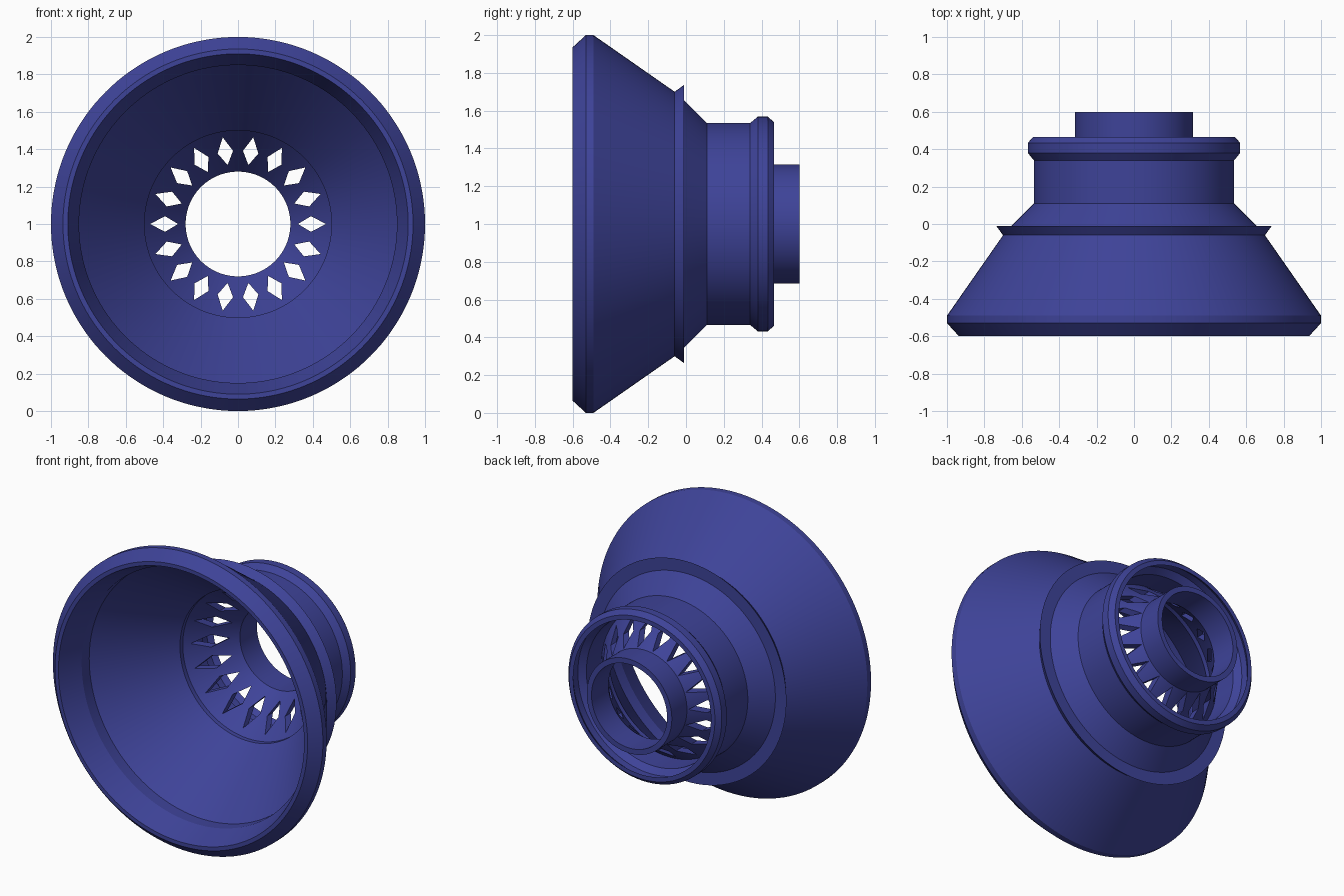
import bpy, bmesh, math

if "Cube" in bpy.data.objects:
    bpy.data.objects.remove(bpy.data.objects["Cube"])

SEGMENTS = 144
SLOTS = 18

blue = bpy.data.materials.new("deep blue")
blue.diffuse_color = (0.048, 0.056, 0.315, 1)
blue.use_nodes = True
blue.node_tree.nodes["Principled BSDF"].inputs["Base Color"].default_value = blue.diffuse_color


def new_object(name, bm):
    bmesh.ops.recalc_face_normals(bm, faces=bm.faces[:])
    mesh = bpy.data.meshes.new(name)
    bm.to_mesh(mesh)
    bm.free()
    obj = bpy.data.objects.new(name, mesh)
    bpy.context.collection.objects.link(obj)
    mesh.materials.append(blue)
    return obj


def lathe(name, profile):
    """Revolve a closed (y, radius) profile about the horizontal axis at z = 1."""
    bm = bmesh.new()
    rings = []
    for i in range(SEGMENTS):
        a = 2 * math.pi * i / SEGMENTS
        rings.append([bm.verts.new((r * math.cos(a), y, 1 + r * math.sin(a)))
                      for y, r in profile])
    n = len(profile)
    for i in range(SEGMENTS):
        p, q = rings[i], rings[(i + 1) % SEGMENTS]
        for j in range(n):
            k = (j + 1) % n
            bm.faces.new((p[j], p[k], q[k], q[j]))
    return new_object(name, bm)


# Outer shell, rear sleeve, inner cone and rear tube as one closed section
outer_shell = [(-0.6, 0.936), (-0.53, 1.0), (-0.49, 1.0), (-0.06, 0.70),
               (-0.01, 0.737), (-0.01, 0.655), (0.11, 0.535)]
sleeve = [(0.34, 0.535), (0.38, 0.568), (0.433, 0.568), (0.465, 0.54),
          (0.465, 0.51), (0.43, 0.535), (0.38, 0.535), (0.34, 0.5), (0.18, 0.5)]
tube = [(0.44, 0.315), (0.6, 0.315), (0.6, 0.28), (0.42, 0.28)]
inner_bowl = [(0.13, 0.5), (0.10, 0.5), (-0.36, 0.85), (-0.44, 0.85), (-0.6, 0.91)]
body = lathe("flared_housing", outer_shell + sleeve + tube + inner_bowl)

# Kite-shaped vent slots through the inner cone
bm = bmesh.new()
kite = [(0.32, 0.0), (0.39, 0.042), (0.47, 0.0), (0.39, -0.042)]
for i in range(SLOTS):
    a = 2 * math.pi * i / SLOTS
    c, s = math.cos(a), math.sin(a)
    ends = [[bm.verts.new((r * c - w * s, y, 1 + r * s + w * c)) for r, w in kite]
            for y in (0.02, 0.52)]
    bm.faces.new(ends[0])
    bm.faces.new(ends[1][::-1])
    for j in range(4):
        k = (j + 1) % 4
        bm.faces.new((ends[0][j], ends[1][j], ends[1][k], ends[0][k]))
cutter = new_object("slot_cutter", bm)
cutter.hide_render = True

cut = body.modifiers.new("vent slots", "BOOLEAN")
cut.operation = "DIFFERENCE"
cut.solver = "EXACT"
cut.object = cutter

bpy.context.view_layer.objects.active = body
body.select_set(True)
cutter.select_set(False)
bpy.ops.object.modifier_apply(modifier=cut.name)
bpy.data.objects.remove(cutter, do_unlink=True)
bpy.ops.object.shade_smooth_by_angle(angle=math.radians(15))
